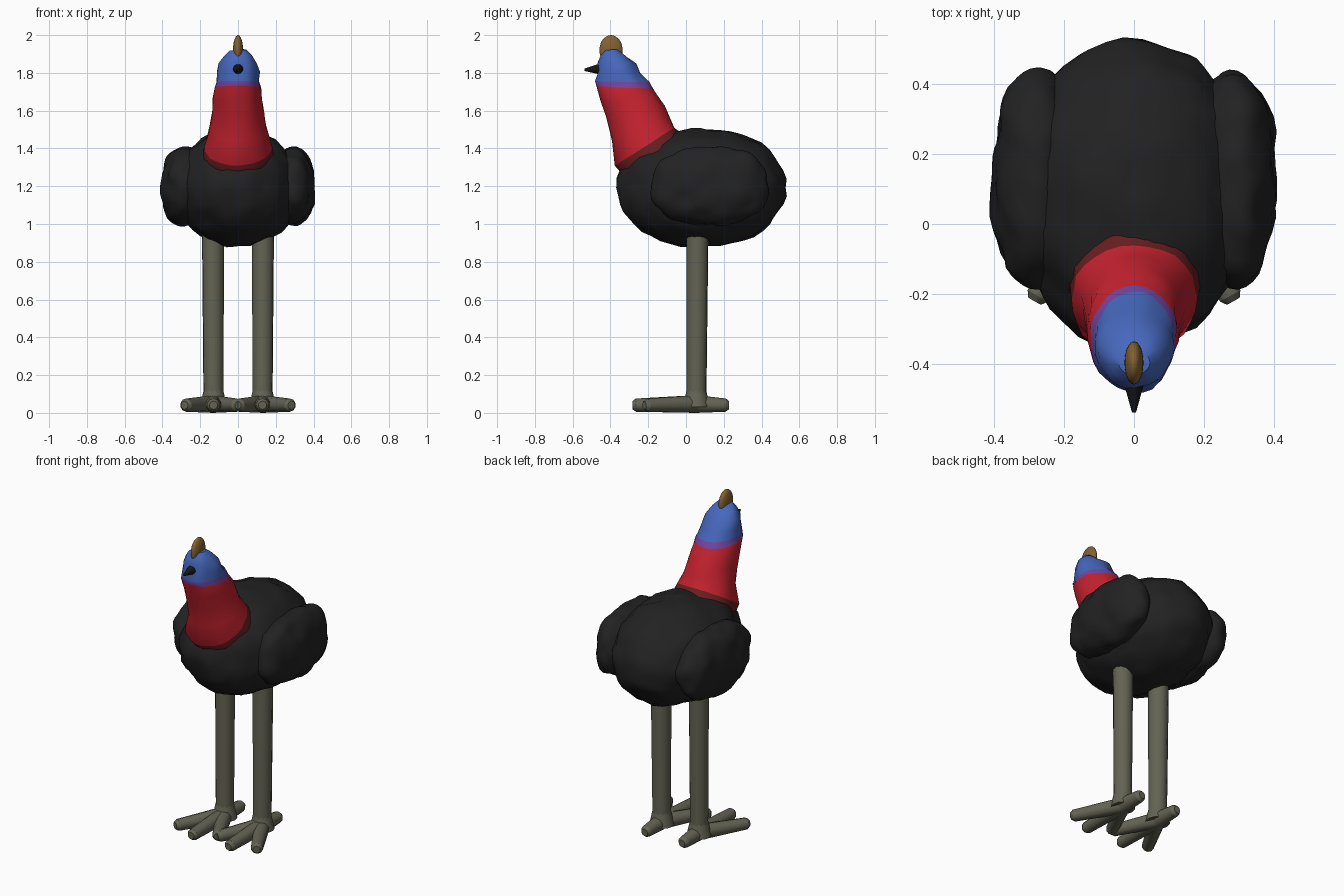
import bpy, bmesh, math
from mathutils import Vector, noise

if "Cube" in bpy.data.objects:
    bpy.data.objects.remove(bpy.data.objects["Cube"])


def material(name, rgb):
    m = bpy.data.materials.new(name)
    m.diffuse_color = (*rgb, 1)
    m.use_nodes = True
    m.node_tree.nodes["Principled BSDF"].inputs["Base Color"].default_value = m.diffuse_color
    return m


BLACK = material("plumage black", (0.016, 0.016, 0.016))
RED = material("neck red", (0.56, 0.016, 0.028))
MAROON = material("dark red", (0.14, 0.013, 0.014))
PURPLE = material("purple", (0.17, 0.06, 0.36))
BLUE = material("head blue", (0.06, 0.135, 0.5))
BROWN = material("crest brown", (0.23, 0.12, 0.03))
GREY = material("leg grey", (0.125, 0.125, 0.088))
BEAK = material("beak black", (0.008, 0.008, 0.009))


def finish(bm, name, mats, angle=40):
    bmesh.ops.recalc_face_normals(bm, faces=bm.faces)
    me = bpy.data.meshes.new(name)
    bm.to_mesh(me)
    bm.free()
    ob = bpy.data.objects.new(name, me)
    bpy.context.collection.objects.link(ob)
    for m in mats:
        me.materials.append(m)
    bpy.ops.object.select_all(action='DESELECT')
    ob.select_set(True)
    bpy.context.view_layer.objects.active = ob
    bpy.ops.object.shade_smooth_by_angle(angle=math.radians(angle))
    return ob


def ruffle(bm, amount, scale):
    """Push vertices along their normals for a lumpy feathered surface."""
    bm.normal_update()
    moves = [(v, v.normal * noise.noise(v.co * scale) * amount) for v in bm.verts]
    for v, d in moves:
        v.co += d


def blob(name, centre, radii, mat, subdiv=4, power=1.0, lumps=0.0):
    bm = bmesh.new()
    bmesh.ops.create_icosphere(bm, subdivisions=subdiv, radius=1)
    for v in bm.verts:
        v.co = Vector([c + r * math.copysign(abs(p) ** power, p)
                       for c, r, p in zip(centre, radii, v.co)])
    if lumps:
        ruffle(bm, lumps, 11)
    return finish(bm, name, [mat])


def add_cone(bm, a, b, r1, r2, sides=10):
    a, b = Vector(a), Vector(b)
    d = b - a
    geo = bmesh.ops.create_cone(bm, cap_ends=True, segments=sides,
                                radius1=r1, radius2=r2, depth=d.length)
    rot = d.to_track_quat('Z', 'Y')
    for v in geo['verts']:
        v.co = rot @ v.co + (a + b) / 2


# Body and folded wings
blob("body", (0, 0.083, 1.192), (0.33, 0.448, 0.312), BLACK, power=0.97, lumps=0.022)
for side, label in ((-1, "left"), (1, "right")):
    blob(label + "_wing", (side * 0.285, 0.13, 1.2), (0.12, 0.315, 0.208), BLACK,
         power=0.9, lumps=0.02)

# Neck and head: rings as front y, front z, back y, back z, half width
rings = [
    (-0.320, 1.240, 0.000, 1.460, 0.190),
    (-0.375, 1.310, -0.060, 1.510, 0.182),
    (-0.388, 1.440, -0.090, 1.570, 0.148),
    (-0.422, 1.570, -0.117, 1.625, 0.135),
    (-0.455, 1.650, -0.148, 1.680, 0.130),
    (-0.480, 1.730, -0.177, 1.715, 0.125),
    (-0.485, 1.757, -0.195, 1.750, 0.116),
    (-0.467, 1.810, -0.240, 1.800, 0.113),
    (-0.468, 1.850, -0.262, 1.850, 0.100),
    (-0.455, 1.895, -0.322, 1.893, 0.075),
    (-0.432, 1.922, -0.362, 1.922, 0.045),
]
band_colour = [1, 0, 0, 0, 0, 2, 3, 3, 3, 3]
bm = bmesh.new()
N = 28
loops = []
for fy, fz, by, bz, w in rings:
    mid = Vector((0, (fy + by) / 2, (fz + bz) / 2))
    half = Vector((0, (fy - by) / 2, (fz - bz) / 2))
    loops.append([bm.verts.new(mid + half * math.cos(t) + Vector((w * math.sin(t), 0, 0)))
                  for t in (2 * math.pi * i / N for i in range(N))])
for k, (lo, hi) in enumerate(zip(loops, loops[1:])):
    for i in range(N):
        j = (i + 1) % N
        bm.faces.new((lo[i], lo[j], hi[j], hi[i])).material_index = band_colour[k]
bm.faces.new(loops[0][::-1])
bm.faces.new(loops[-1]).material_index = 3
bmesh.ops.recalc_face_normals(bm, faces=bm.faces)
ruffle(bm, 0.012, 14)
finish(bm, "neck_and_head", [RED, MAROON, PURPLE, BLUE])

# Crest and beak
blob("crest", (0, -0.397, 1.92), (0.027, 0.062, 0.08), BROWN, subdiv=3)
bm = bmesh.new()
add_cone(bm, (0, -0.43, 1.822), (0, -0.538, 1.816), 0.036, 0.006, 12)
finish(bm, "beak", [BEAK])

# Legs with three front toes and a hind toe
for side, label in ((-1, "left"), (1, "right")):
    x, y = side * 0.13, 0.055
    bm = bmesh.new()
    add_cone(bm, (x, y, 0.04), (side * 0.132, 0.06, 0.94), 0.053, 0.059, 12)
    add_cone(bm, (x, y, 0.03), (x, y, 0.12), 0.072, 0.052, 12)
    finish(bm, label + "_leg", [GREY])
    bm = bmesh.new()
    for dx, ty in ((0.145, -0.205), (0.0, -0.265), (-0.125, -0.19), (0.0, 0.21)):
        tip = Vector((x + side * dx, ty, 0.044))
        root = Vector((x, y, 0.05))
        add_cone(bm, root, tip, 0.047, 0.035)
        # rounded toe end
        add_cone(bm, tip, tip + (tip - root).normalized() * 0.018, 0.035, 0.022)
    for v in bm.verts:
        v.co.z = max(v.co.z, 0.0)
    lowest = min(v.co.z for v in bm.verts)
    for v in bm.verts:
        v.co.z -= lowest
    finish(bm, label + "_foot", [GREY])
